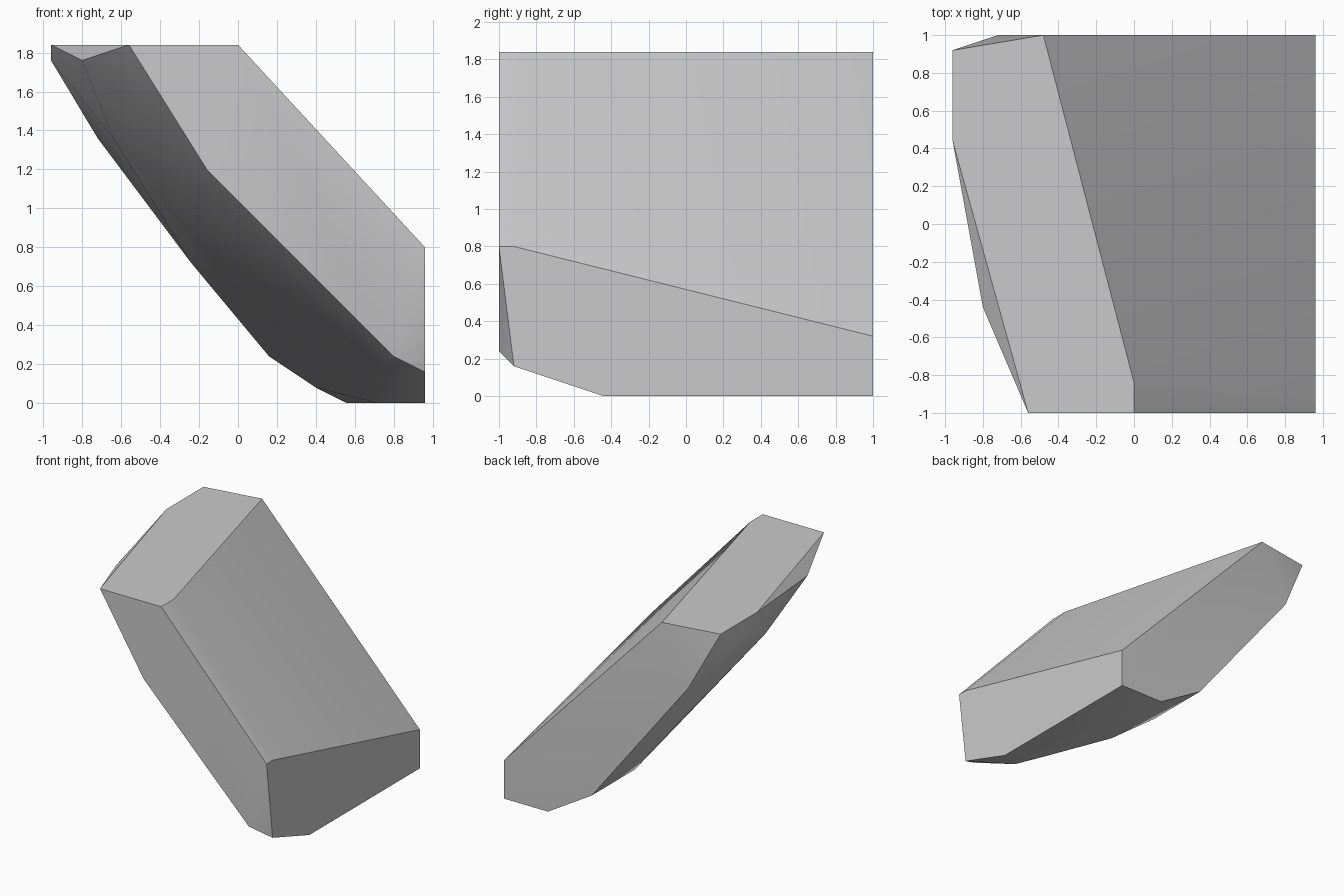
import bpy
import bmesh
import math

cube = bpy.data.objects.get("Cube")
if cube:
    bpy.data.objects.remove(cube, do_unlink=True)

# Stone colour
stone = bpy.data.materials.new("stone_grey")
stone.use_nodes = True
grey = (0.59, 0.59, 0.59, 1)
stone.diffuse_color = grey
stone.node_tree.nodes["Principled BSDF"].inputs["Base Color"].default_value = grey

# Corner profiles of the slab
top_outline = [(-.56, -1), (0, -1), (0, -.84), (-.48, 1), (-.96, .92), (-.96, .44)]
front_outline = [(-.16, 1.2), (.8, .24), (.96, .8)]
back_outline = [(.96, .32), (.96, 0), (.56, 0), (.16, .24), (-.72, 1.36)]
side_outline = [(-.92, .8), (-.92, .16), (-.44, 0)]
underside = [(-.96, .68, 1.76), (-.8, -.44, 1.76), (-.64, -.12, 1.36),
             (-.24, .48, .72), (.16, .44, .24), (.4, .2, .08),
             (.72, -.28, 0), (.72, -.6, .08)]

corners = [(x, y, 1.84) for x, y in top_outline]
corners += [(x, -1, z) for x, z in front_outline]
corners += [(x, 1, z) for x, z in back_outline]
corners += [(.96, y, z) for y, z in side_outline]
corners += underside

# Faceted slab wrapped around the corners
bm = bmesh.new()
for corner in corners:
    bm.verts.new(corner)
bmesh.ops.convex_hull(bm, input=bm.verts[:])
loose = [v for v in bm.verts if not v.link_faces]
bmesh.ops.delete(bm, geom=loose, context='VERTS')
bmesh.ops.dissolve_limit(bm, angle_limit=math.radians(1),
                         verts=bm.verts[:], edges=bm.edges[:])
bmesh.ops.recalc_face_normals(bm, faces=bm.faces[:])
mesh = bpy.data.meshes.new("rock_slab")
bm.to_mesh(mesh)
bm.free()
mesh.materials.append(stone)

rock = bpy.data.objects.new("rock_slab", mesh)
bpy.context.collection.objects.link(rock)
bpy.ops.object.select_all(action='DESELECT')
rock.select_set(True)
bpy.context.view_layer.objects.active = rock
bpy.ops.object.shade_smooth_by_angle(angle=math.radians(30))
